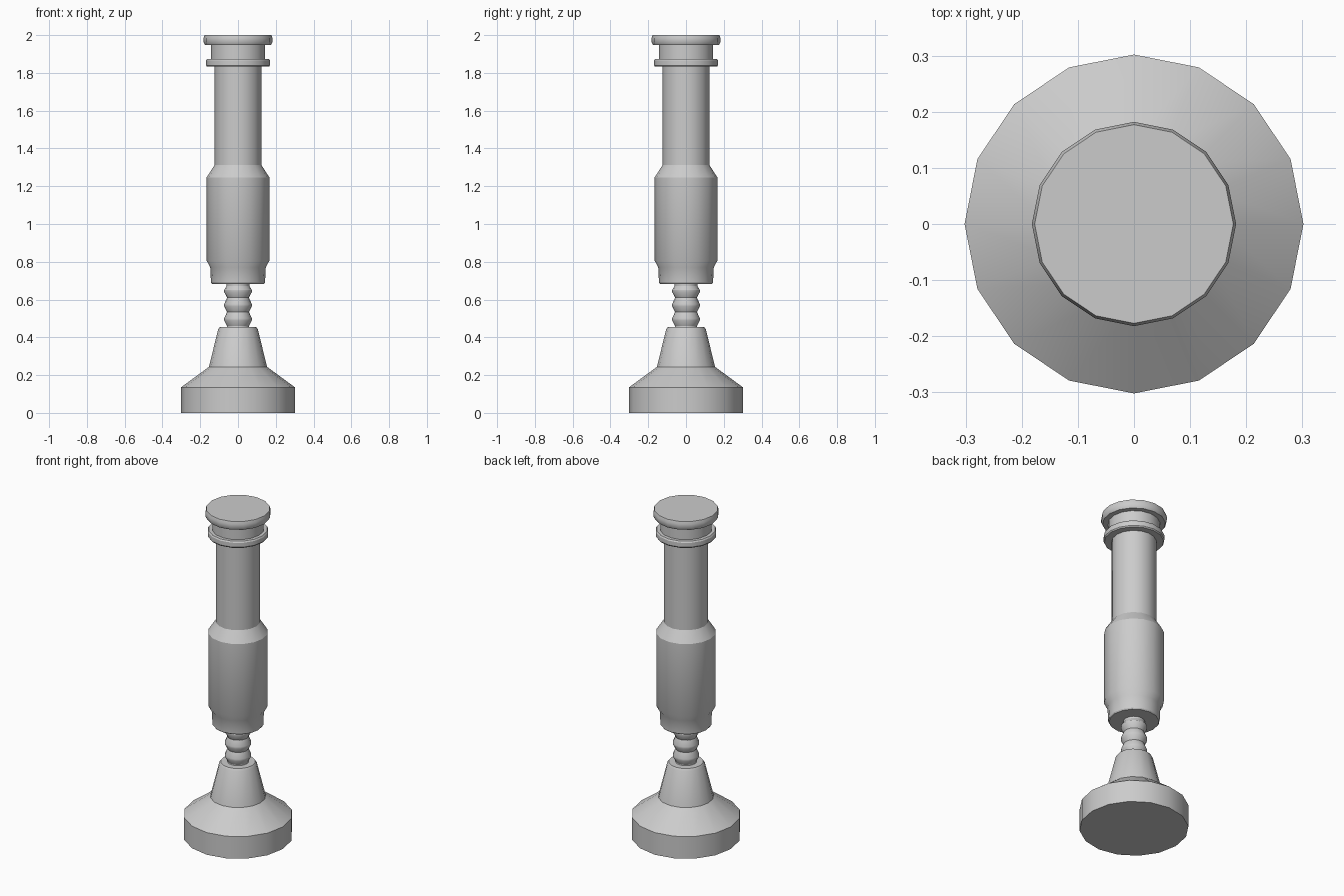
import bpy, bmesh
from math import cos, sin, tau, radians

if "Cube" in bpy.data.objects:
    bpy.data.objects.remove(bpy.data.objects["Cube"])

SIDES = 16


def lathe(name, profile):
    """Closed turned part from (radius, height) points, bottom to top."""
    bm = bmesh.new()
    rings = [[bm.verts.new((r * cos(tau * i / SIDES), r * sin(tau * i / SIDES), z))
              for i in range(SIDES)] for r, z in profile]
    for low, high in zip(rings, rings[1:]):
        for i in range(SIDES):
            j = (i + 1) % SIDES
            bm.faces.new((low[i], low[j], high[j], high[i]))
    bm.faces.new(rings[0][::-1])
    bm.faces.new(rings[-1])
    mesh = bpy.data.meshes.new(name)
    bm.to_mesh(mesh)
    bm.free()
    obj = bpy.data.objects.new(name, mesh)
    bpy.context.collection.objects.link(obj)
    bpy.ops.object.select_all(action='DESELECT')
    obj.select_set(True)
    bpy.context.view_layer.objects.active = obj
    bpy.ops.object.shade_smooth_by_angle(angle=radians(30))
    return obj


# Wide foot with sloped shoulder, and the cone standing on it
lathe("foot", [(0.302, 0), (0.302, 0.135), (0.152, 0.245)])
lathe("foot_cone", [(0.154, 0.243), (0.105, 0.443), (0.096, 0.455)])

# Ribbed flexible joint: alternating valleys and peaks
ribs = [(0.06, 0.44)]
for k in range(3):
    z = 0.495 + 0.075 * k
    ribs += [(0.058, z - 0.035), (0.073, z - 0.006), (0.073, z + 0.006)]
ribs += [(0.06, 0.672), (0.06, 0.70)]
lathe("ribbed_joint", ribs)

# Body: collar, thick sleeve and slim tube
lathe("body", [(0.138, 0.683), (0.143, 0.69), (0.147, 0.77), (0.166, 0.806),
               (0.166, 1.247), (0.124, 1.312), (0.124, 1.85)])

# Ring, neck and top cap
lathe("ring", [(0.164, 1.833), (0.169, 1.84), (0.169, 1.866), (0.164, 1.874)])
lathe("neck", [(0.144, 1.86), (0.144, 1.96)])
lathe("cap", [(0.174, 1.948), (0.182, 1.962), (0.182, 1.984), (0.177, 2.0)])
